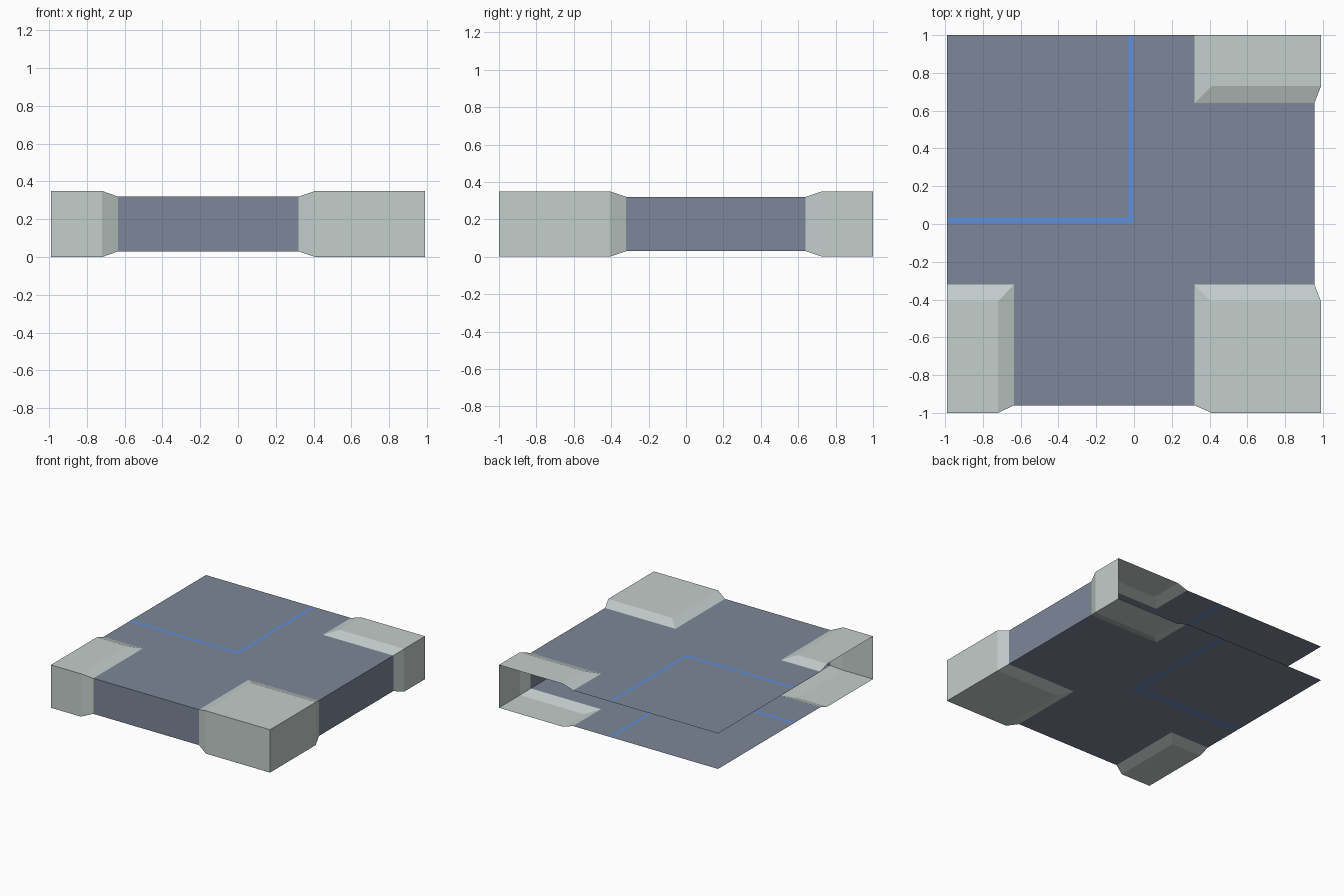
import bpy, bmesh

if "Cube" in bpy.data.objects:
    bpy.data.objects.remove(bpy.data.objects["Cube"])


def material(name, color):
    m = bpy.data.materials.new(name)
    m.diffuse_color = (*color, 1)
    m.use_nodes = True
    m.node_tree.nodes["Principled BSDF"].inputs["Base Color"].default_value = m.diffuse_color
    return m


MATS = {
    "slab_panels": material("slate blue grey", (0.205, 0.24, 0.315)),
    "corner_pads": material("pale grey green", (0.55, 0.62, 0.60)),
    "inlay_stripe": material("bright blue", (0.11, 0.28, 0.72)),
}

# grid lines of the skin: pad edges, bevels and the inlaid stripe
XS = [-0.99, -0.72, -0.635, -0.03, -0.005, 0.32, 0.41, 0.955]
YS = [-0.96, -0.41, -0.32, 0.005, 0.035, 0.64, 0.73, 1.0]
NX, NY = len(XS), len(YS)


def raised(i, j):
    # three of the four corners carry a raised pad
    x, y = XS[i], YS[j]
    left, right, front, back = x < -0.7, x > 0.4, y < -0.4, y > 0.7
    return (left and front) or (right and front) or (right and back)


def point(i, j, top):
    up = raised(i, j)
    x = 0.99 if up and i == NX - 1 else XS[i]
    y = -1.0 if up and j == 0 else YS[j]
    z = (0.35 if up else 0.32) if top else (0.0 if up else 0.03)
    return (i, j), (x, y, z)


def is_stripe(i, j):
    return (i == 3 and j >= 3) or (j == 3 and i <= 3)


faces = {name: [] for name in MATS}


def add_face(pts, stripe=False):
    flags = [raised(*p[0]) for p in pts]
    part = "corner_pads" if any(flags) else "inlay_stripe" if stripe else "slab_panels"
    co = [p[1] for p in pts]
    if sum(flags) == 1:  # pad corner: split along the mitre
        k = flags.index(True)
        co = co[k:] + co[:k]
        faces[part] += [co[:3], [co[0], co[2], co[3]]]
    else:
        faces[part].append(co)


# top and bottom skins
for i in range(NX - 1):
    for j in range(NY - 1):
        ring = [(i, j), (i + 1, j), (i + 1, j + 1), (i, j + 1)]
        add_face([point(*c, True) for c in ring], is_stripe(i, j))
        add_face([point(*c, False) for c in reversed(ring)], is_stripe(i, j))

# front and right walls (left and back stay open)
front = [(i, 0) for i in range(NX)]
right = [(NX - 1, j) for j in range(NY)]
for run in (front, right):
    for a, b in zip(run, run[1:]):
        add_face([point(*a, False), point(*b, False), point(*b, True), point(*a, True)])

# one object per part
for name, polys in faces.items():
    bm = bmesh.new()
    for co in polys:
        bm.faces.new([bm.verts.new(c) for c in co])
    bmesh.ops.remove_doubles(bm, verts=bm.verts, dist=0.0005)
    me = bpy.data.meshes.new(name)
    bm.to_mesh(me)
    bm.free()
    me.materials.append(MATS[name])
    bpy.context.collection.objects.link(bpy.data.objects.new(name, me))
